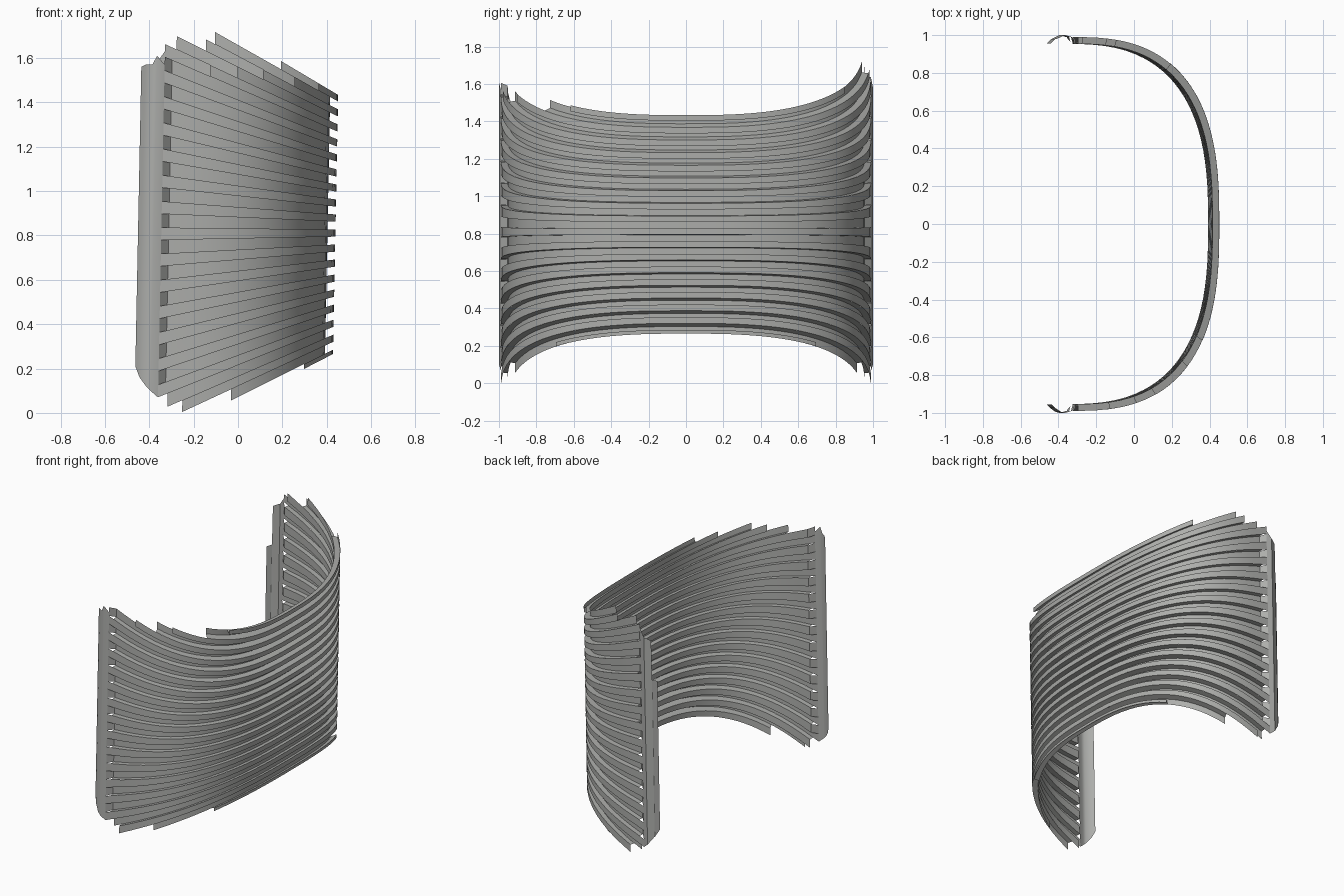
import bpy
import math

cube = bpy.data.objects.get("Cube")
if cube:
    bpy.data.objects.remove(cube, do_unlink=True)

grey = bpy.data.materials.new("mid_grey")
grey.use_nodes = True
COLOUR = (0.42, 0.425, 0.41, 1)
grey.diffuse_color = COLOUR
grey.node_tree.nodes["Principled BSDF"].inputs["Base Color"].default_value = COLOUR

POWER = 2.7          # squareness of the plan curve
CENTRE = -0.35       # x where the wall ends
DEPTH, HALF = 0.79, 0.99
GROOVE = 0.036       # groove depth
PITCH, GROOVE_HALF = 0.069, 0.018
MID = 0.815          # height about which the slats fan out
RIB_END, GROOVE_END = -0.345, -0.31
SEGMENTS = 40


def lean(x, y, z):
    return (x + 0.02 * (z - 0.85), y, z)


def fan(x, y, h):
    """Place a slat edge: slats spread apart towards the open ends."""
    return lean(x, y, MID + h * (1 + 0.93 * (0.42 - x)))


def angle_at(x):
    return math.acos(min(1, ((x - CENTRE) / DEPTH) ** (POWER / 2)))


def edge(h, inset, front, back):
    """Points along the U-shaped plan, from the front end to the back end."""
    start, stop = -angle_at(front), angle_at(back)
    points = []
    for i in range(SEGMENTS + 1):
        t = start + (stop - start) * i / SEGMENTS
        x = CENTRE + (DEPTH - inset) * math.cos(t) ** (2 / POWER)
        y = (HALF - inset) * math.copysign(abs(math.sin(t)) ** (2 / POWER), t)
        points.append(fan(x, y, h))
    return points


def make(name, strips):
    """One object from strips, each a lower and an upper row of points."""
    verts, faces = [], []
    for low, high in strips:
        base, n = len(verts), len(low)
        verts += low + high
        faces += [(base + i, base + i + 1, base + n + i + 1, base + n + i)
                  for i in range(n - 1)]
    mesh = bpy.data.meshes.new(name)
    mesh.from_pydata(verts, [], faces)
    mesh.materials.append(grey)
    obj = bpy.data.objects.new(name, mesh)
    bpy.context.collection.objects.link(obj)
    bpy.ops.object.select_all(action='DESELECT')
    obj.select_set(True)
    bpy.context.view_layer.objects.active = obj
    bpy.ops.object.shade_smooth_by_angle(angle=math.radians(30))


# Slat edges from bottom to top, alternating rib, groove, rib ...
levels = [-0.56]
for k in range(-8, 9):
    c = 0.03 + PITCH * k
    levels += [c - GROOVE_HALF, c + GROOVE_HALF]
levels.append(0.63)
count = len(levels) - 1

# Where the outermost slats stop short, as x, counted from the edge inwards
bottom_stops = [0.31, 0.0, -0.235, -0.30]
top_front_stops = [0.35, 0.27, 0.1, 0.0, -0.14]
top_back_stops = [0.18, -0.11, -0.16, -0.29]


def stop_at(i, top_stops):
    if i < len(bottom_stops):
        return bottom_stops[i]
    if count - 1 - i < len(top_stops):
        return top_stops[count - 1 - i]
    return GROOVE_END if i % 2 else RIB_END


ends = [(stop_at(i, top_front_stops), stop_at(i, top_back_stops)) for i in range(count)]

# Ribs and grooves; full grooves ramp out to the flange at each end
ribs, grooves, ledges = [], [], []
for i, (front, back) in enumerate(ends):
    inset = GROOVE if i % 2 else 0
    rows = [edge(levels[i + j], inset, front, back) for j in (0, 1)]
    if i % 2:
        for j in (0, 1):
            if front == GROOVE_END:
                rows[j].insert(0, fan(RIB_END, -HALF, levels[i + j]))
            if back == GROOVE_END:
                rows[j].append(fan(RIB_END, HALF, levels[i + j]))
    (grooves if i % 2 else ribs).append(rows)

# Ledges joining each slat to the next one up
for i in range(count - 1):
    front = max(ends[i][0], ends[i + 1][0])
    back = max(ends[i][1], ends[i + 1][1])
    insets = (GROOVE, 0) if i % 2 else (0, GROOVE)
    ledges.append([edge(levels[i + 1], s, front, back) for s in insets])

make("outer_ribs", ribs)
make("groove_floors", grooves)
make("slat_ledges", ledges)


# Curled end flanges: x, distance from the middle, bottom, top
def flange(name, side, columns):
    low = [lean(x, side * y, b) for x, y, b, t in columns]
    high = [lean(x, side * y, t) for x, y, b, t in columns]
    strip = (low, high) if side < 0 else (low[::-1], high[::-1])
    make(name, [strip])


flange("front_flange", -1, [
    (-0.45, 0.955, 0.21, 1.56), (-0.43, 0.975, 0.16, 1.57), (-0.40, 0.995, 0.12, 1.57),
    (-0.38, 1.0, 0.10, 1.61), (-0.345, 0.99, 0.07, 1.57)])
flange("back_flange", 1, [
    (-0.45, 0.955, 0.21, 1.27), (-0.425, 0.98, 0.16, 1.28), (-0.423, 0.98, 0.16, 1.56),
    (-0.38, 1.0, 0.10, 1.58), (-0.345, 0.99, 0.07, 1.63)])
